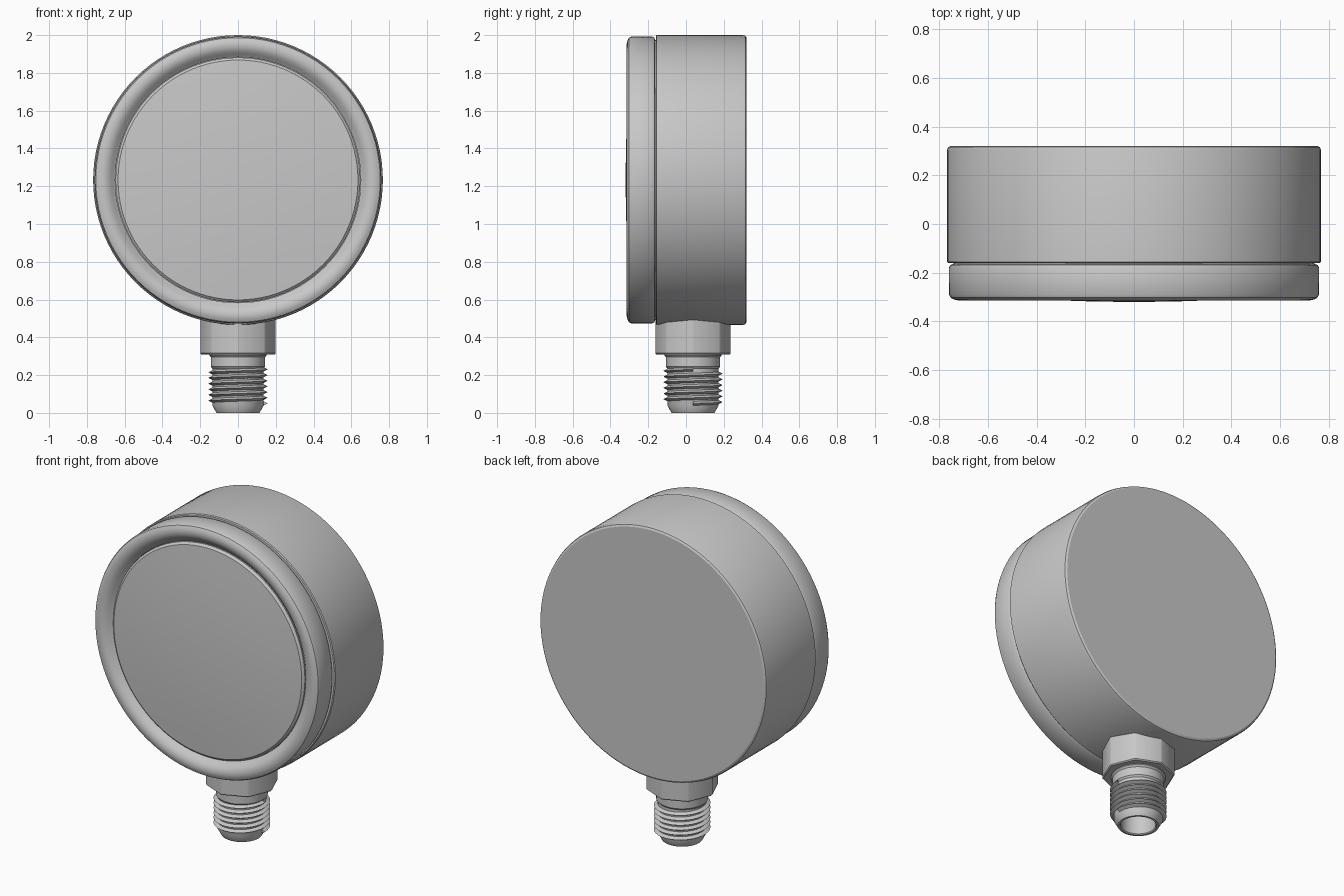
import bpy, bmesh, math
from mathutils import Matrix, Vector

cube = bpy.data.objects.get("Cube")
if cube:
    bpy.data.objects.remove(cube)

metal = bpy.data.materials.new("grey_metal")
metal.use_nodes = True
grey = (0.58, 0.58, 0.58, 1)
metal.diffuse_color = grey
metal.node_tree.nodes["Principled BSDF"].inputs["Base Color"].default_value = grey

CENTRE = Vector((0, 0, 1.233))   # middle of the round case
STEM_Y = 0.037                   # axis of the fitting


def finish(bm, name, angle=35):
    bmesh.ops.remove_doubles(bm, verts=bm.verts, dist=1e-5)
    bmesh.ops.recalc_face_normals(bm, faces=bm.faces)
    mesh = bpy.data.meshes.new(name)
    bm.to_mesh(mesh)
    bm.free()
    mesh.materials.append(metal)
    obj = bpy.data.objects.new(name, mesh)
    bpy.context.collection.objects.link(obj)
    bpy.ops.object.select_all(action="DESELECT")
    obj.select_set(True)
    bpy.context.view_layer.objects.active = obj
    bpy.ops.object.shade_smooth_by_angle(angle=math.radians(angle))


def lathe(name, profile, matrix, steps, closed=False, angle=35):
    """Turn (radius, height) points about local z, then place the result."""
    bm = bmesh.new()
    verts = [bm.verts.new((r, 0, h)) for r, h in profile]
    edges = [bm.edges.new(pair) for pair in zip(verts, verts[1:])]
    if closed:
        edges.append(bm.edges.new((verts[-1], verts[0])))
    bmesh.ops.spin(bm, geom=verts + edges, cent=(0, 0, 0), axis=(0, 0, 1),
                   angle=math.tau, steps=steps)
    bm.transform(matrix)
    finish(bm, name, angle)


# Local z of the round parts points to the back
round_axis = Matrix.Translation(CENTRE) @ Matrix.Rotation(math.radians(-90), 4, "X")
stem_axis = Matrix.Translation((0, STEM_Y, 0))

# Drum-shaped case with a softened back edge
lathe("case", [(0, 0.321), (0.752, 0.321), (0.763, 0.315), (0.767, 0.303),
               (0.767, -0.155), (0.762, -0.16), (0.74, -0.16), (0.74, -0.2),
               (0, -0.2)], round_axis, 96, angle=20)

# Rounded front ring that slopes in towards the dial
lathe("bezel_ring", [(0.745, -0.165), (0.754, -0.168), (0.76, -0.18), (0.759, -0.29),
                     (0.753, -0.302), (0.738, -0.31), (0.72, -0.314), (0.7, -0.311),
                     (0.685, -0.304), (0.67, -0.292), (0.658, -0.28), (0.65, -0.274),
                     (0.65, -0.165)], round_axis, 96, True)

# Plain, very slightly domed dial window set inside the ring
dome = [(r, -0.32 + 0.028 * (r / 0.635) ** 2) for r in (0, 0.16, 0.32, 0.48, 0.635)]
lathe("dial_face", dome + [(0.648, -0.28), (0.648, -0.19)], round_axis, 96, angle=20)

# Eight-sided wrench fitting with lightly softened edges
bm = bmesh.new()
corners = [Matrix.Rotation(math.tau * i / 8, 3, "Z") @ Vector((0.202, 0, 0.31))
           for i in range(8)]
base = bm.faces.new([bm.verts.new(c) for c in corners])
top = bmesh.ops.extrude_face_region(bm, geom=[base])
bmesh.ops.translate(bm, vec=(0, 0, 0.24),
                    verts=[g for g in top["geom"] if isinstance(g, bmesh.types.BMVert)])
bmesh.ops.bevel(bm, geom=list(bm.edges), offset=0.006, segments=1, affect="EDGES")
bm.transform(stem_axis)
finish(bm, "wrench_fitting", 25)

# Hollow stem with neck and tapered tip
lathe("stem", [(0, 0.15), (0.097, 0.15), (0.097, 0.005), (0.102, 0), (0.114, 0),
               (0.136, 0.04), (0.136, 0.235), (0.144, 0.245), (0.144, 0.295),
               (0.152, 0.305), (0.152, 0.33), (0, 0.33)], stem_axis, 40)

# Screw thread wound around the stem
bm = bmesh.new()
TURNS, STEPS, PITCH = 6, 32, 0.03
ridge = [(0.13, -0.014), (0.157, 0), (0.13, 0.014)]
verts = [bm.verts.new((r, 0, 0.05 + h)) for r, h in ridge]
start = bm.faces.new(verts)
bmesh.ops.spin(bm, geom=list(start.edges) + verts, cent=(0, 0, 0), axis=(0, 0, 1),
               dvec=(0, 0, PITCH / STEPS), angle=math.tau * TURNS, steps=TURNS * STEPS)
bm.transform(stem_axis)
finish(bm, "screw_thread")
